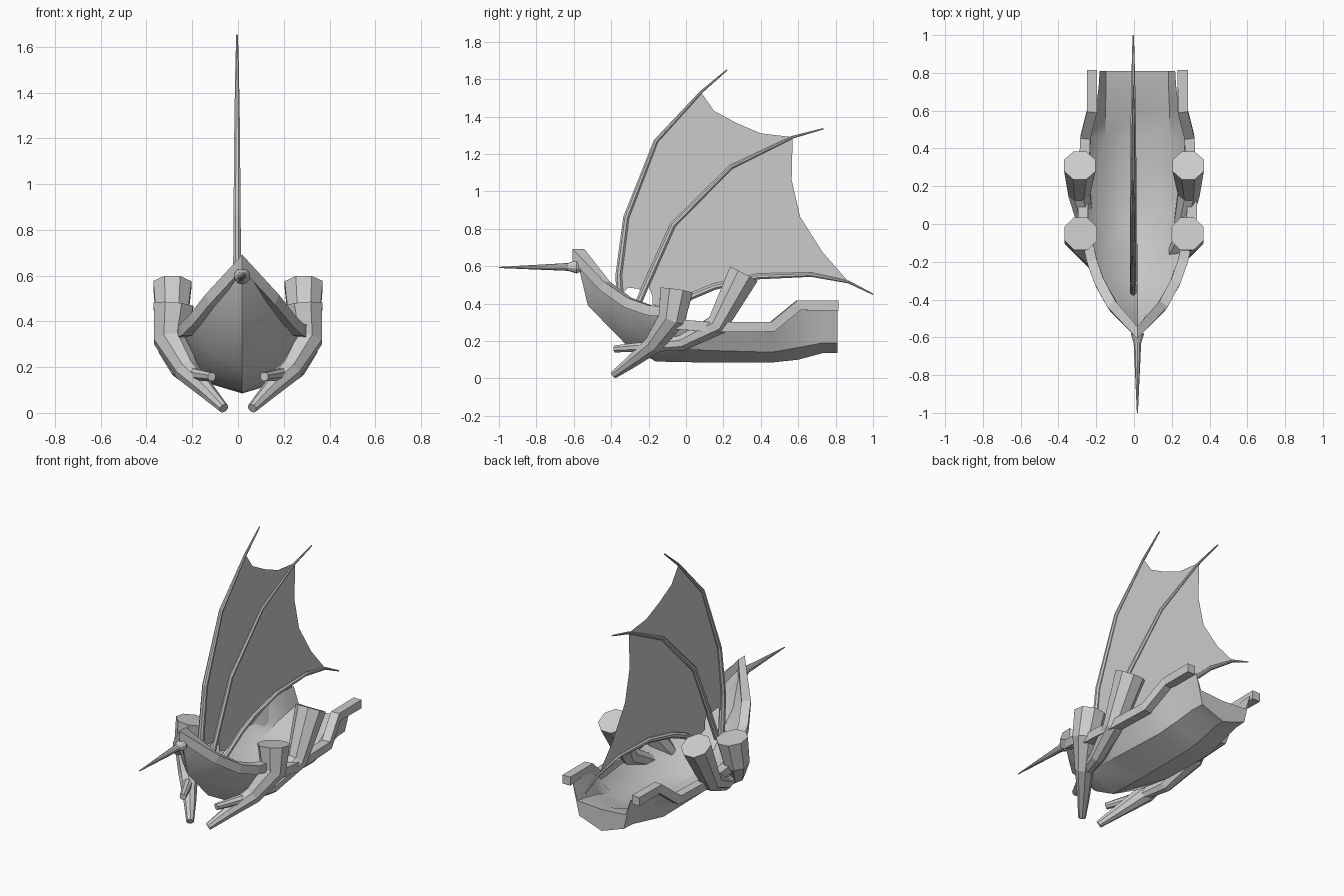
import bpy, bmesh, math
from mathutils import Vector

if "Cube" in bpy.data.objects:
    bpy.data.objects.remove(bpy.data.objects["Cube"])

CX = 0.018  # hull centre line sits slightly off the sail plane


def make(name, verts, faces, smooth=None):
    mesh = bpy.data.meshes.new(name)
    mesh.from_pydata(verts, [], faces)
    bm = bmesh.new()
    bm.from_mesh(mesh)
    bmesh.ops.remove_doubles(bm, verts=bm.verts, dist=0.0005)
    bmesh.ops.recalc_face_normals(bm, faces=bm.faces)
    bm.to_mesh(mesh)
    bm.free()
    ob = bpy.data.objects.new(name, mesh)
    bpy.context.collection.objects.link(ob)
    if smooth:
        bpy.ops.object.select_all(action='DESELECT')
        bpy.context.view_layer.objects.active = ob
        ob.select_set(True)
        bpy.ops.object.shade_smooth_by_angle(angle=math.radians(smooth))
    return ob


def tube(name, pts, radii, sides, ref):
    """Loft an n-sided section along a path."""
    pts = [Vector(p) for p in pts]
    n = len(pts)
    verts, faces = [], []
    for i, p in enumerate(pts):
        t = Vector()
        if i > 0:
            t += (p - pts[i - 1]).normalized()
        if i < n - 1:
            t += (pts[i + 1] - p).normalized()
        t.normalize()
        a = t.cross(Vector(ref)).normalized()
        b = a.cross(t)
        for k in range(sides):
            w = 2 * math.pi * (k + 0.5) / sides
            verts.append(p + radii[i] * (a * math.cos(w) + b * math.sin(w)))
    for i in range(n - 1):
        for k in range(sides):
            k2 = (k + 1) % sides
            faces.append((i * sides + k, i * sides + k2,
                          (i + 1) * sides + k2, (i + 1) * sides + k))
    faces.append(tuple(range(sides)))
    faces.append(tuple((n - 1) * sides + k for k in range(sides)))
    return make(name, verts, faces)


# Hull: stations of rim, chine, keel, inner chine, inner floor
stations = [
    [(0, -.575, .66), (0, -.575, .62), (0, -.57, .58), (0, -.56, .62), (0, -.56, .60)],
    [(.13, -.43, .48), (.07, -.47, .42), (0, -.525, .39), (.07, -.44, .42), (0, -.49, .41)],
    [(.20, -.31, .40), (.13, -.31, .27), (0, -.32, .18), (.12, -.30, .29), (0, -.30, .22)],
    [(.25, -.14, .34), (.18, -.15, .18), (0, -.16, .09), (.16, -.14, .20), (0, -.14, .14)],
    [(.265, .10, .28), (.19, .10, .15), (0, .10, .085), (.165, .10, .18), (0, .10, .14)],
    [(.26, .46, .27), (.185, .46, .14), (0, .46, .085), (.17, .46, .19), (0, .46, .16)],
    [(.22, .60, .37), (.17, .60, .165), (0, .60, .10), (.17, .60, .24), (0, .60, .20)],
    [(.205, .73, .38), (.16, .73, .19), (0, .73, .135), (.165, .73, .27), (0, .73, .25)],
    [(.20, .81, .38), (.155, .81, .19), (0, .81, .135), (.165, .81, .28), (0, .81, .27)],
]
verts, faces = [], []
for rim, chine, keel, inner, floor in stations:
    half = [floor, inner, rim, chine, keel]
    ring = half + [(-x, y, z) for x, y, z in (chine, rim, inner)]
    verts += [(x + CX, y, z) for x, y, z in ring]
for i in range(len(stations) - 1):
    for k in range(8):
        k2 = (k + 1) % 8
        faces.append((i * 8 + k, i * 8 + k2, i * 8 + 8 + k2, i * 8 + 8 + k))
last = 8 * (len(stations) - 1)
faces.append(tuple(last + k for k in range(8)))
make("hull", verts, faces, 32)

# Bow rail, one V-shaped beam
side = [(.13, -.435, .495), (.20, -.31, .405), (.24, -.20, .365), (.262, -.10, .355)]
path = [(-x, y, z) for x, y, z in reversed(side)] + [(0, -.575, .66)] + side
tube("bow_rail", [(x + CX, y, z) for x, y, z in path],
     [.038] * 4 + [.045] + [.038] * 4, 4, (0, 0, 1))

# Side rails, claw legs with pods
for s, label in ((-1, "left"), (1, "right")):
    rail = [(.285, -.05, .29), (.29, .12, .275), (.275, .46, .275),
            (.24, .60, .39), (.24, .815, .39)]
    tube(label + "_side_rail", [(s * x + CX, y, z) for x, y, z in rail],
         [.038] * 5, 4, (0, 0, 1))
    front = [(.062, -.385, .02), (.13, -.29, .09), (.225, -.17, .185),
             (.295, -.075, .32), (.282, -.052, .47)]
    tube(label + "_front_claw", [(s * x, y, z) for x, y, z in front],
         [.022, .036, .055, .078, .094], 8, (1, 0, 0))
    rear = [(.115, -.38, .158), (.20, -.20, .17), (.25, -.02, .19),
            (.29, .165, .285), (.287, .31, .56)]
    tube(label + "_rear_claw", [(s * x, y, z) for x, y, z in rear],
         [.02, .03, .045, .062, .09], 8, (1, 0, 0))

# Bowsprit spike with flared root
tube("bowsprit", [(CX, -.55, .597), (CX, -.585, .597), (CX, -.63, .596), (CX, -1, .593)],
     [.02, .036, .021, .003], 10, (0, 0, 1))

# Sail spars
mast1 = [(-.345, .30), (-.36, .55), (-.32, .86), (-.16, 1.27), (.08, 1.53), (.22, 1.65)]
mast2 = [(-.30, .30), (-.20, .53), (-.07, .82), (.24, 1.13), (.57, 1.29), (.735, 1.335)]
mast3 = [(-.20, .30), (.03, .44), (.15, .49), (.38, .545), (.67, .555), (.87, .515), (1, .45)]
for name, m in (("front_spar", mast1), ("middle_spar", mast2), ("rear_spar", mast3)):
    tube(name, [(-.004, y, z) for y, z in m],
         [.02, .02, .019, .017, .013, .008, .004][-len(m):-1] + [.004], 8, (1, 0, 0))

# Sail membranes stretched between the spars
sails = {
    "front_sail": [(-.355, .44)] + mast1[1:5] + [(.15, 1.43), (.27, 1.365), (.40, 1.31)]
                  + mast2[1:5][::-1] + [(-.225, .46), (-.26, .48), (-.31, .485)],
    "rear_sail": [(-.205, .51)] + mast2[2:5] + [(.565, 1.06), (.61, .865), (.73, .675)]
                 + mast3[1:6][::-1] + [(-.04, .40), (-.12, .38), (-.18, .395), (-.18, .44)],
}
for name, outline in sails.items():
    make(name, [(-.004, y, z) for y, z in outline], [tuple(range(len(outline)))])
